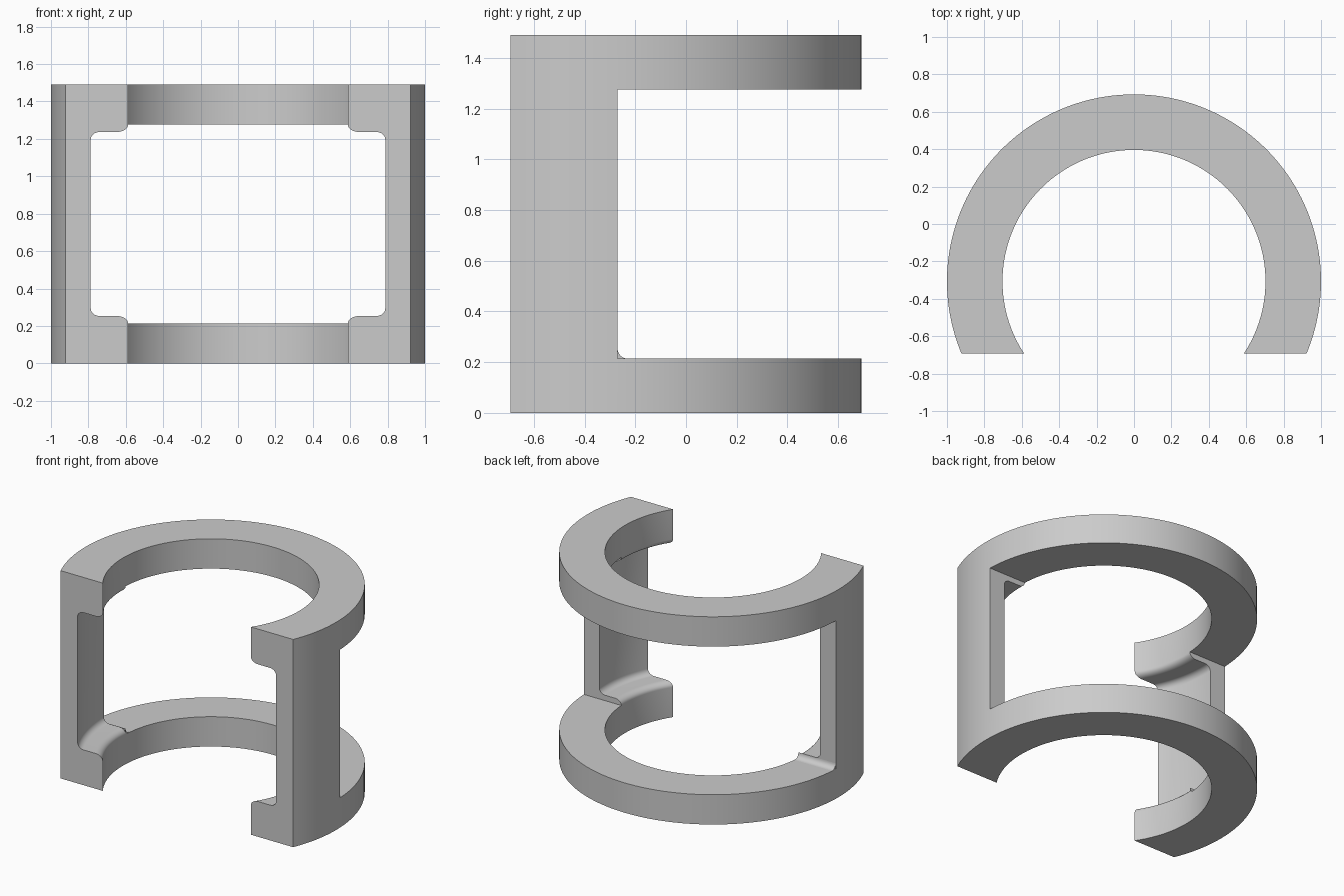
import bpy, bmesh
from math import asin, sin, cos, pi, radians

cube = bpy.data.objects.get("Cube")
if cube:
    bpy.data.objects.remove(cube)

R_OUT, R_IN, R_WALL = 1.0, 0.703, 0.877   # radii about the ring axis
CY = -0.307                               # ring axis position in y
FRONT, STEP = -0.693, -0.27               # front cut and rear end of the walls
H, RING, LEDGE = 1.49, 0.214, 0.253       # total, ring and ledge heights
FILLET = 0.042

grey = bpy.data.materials.new("plain grey")
grey.use_nodes = True
colour = (0.6, 0.6, 0.6, 1)
grey.diffuse_color = colour
grey.node_tree.nodes["Principled BSDF"].inputs["Base Color"].default_value = colour


def arc(cr, cz, rr, rz, start, end, n=8):
    """Points of an elliptical arc in the radius-height plane."""
    return [(cr + rr * cos(start + (end - start) * i / n),
             cz + rz * sin(start + (end - start) * i / n)) for i in range(n + 1)]


def sweep(bm, profile, span, n, side=1):
    """Turn a closed profile about the axis; span(r) gives its end angles."""
    rows = []
    for i in range(n + 1):
        row = []
        for r, z in profile:
            a, b = span(r)
            t = a + (b - a) * i / n
            row.append(bm.verts.new((side * r * cos(t), CY + r * sin(t), z)))
        rows.append(row)
    m = len(profile)
    for p, q in zip(rows, rows[1:]):
        for j in range(m):
            k = (j + 1) % m
            bm.faces.new((p[j], p[k], q[k], q[j]))
    return rows


def finish(bm, name):
    bmesh.ops.remove_doubles(bm, verts=bm.verts, dist=1e-4)
    bmesh.ops.recalc_face_normals(bm, faces=bm.faces)
    mesh = bpy.data.meshes.new(name)
    bm.to_mesh(mesh)
    bm.free()
    mesh.materials.append(grey)
    obj = bpy.data.objects.new(name, mesh)
    bpy.context.collection.objects.link(obj)
    bpy.ops.object.select_all(action='DESELECT')
    obj.select_set(True)
    bpy.context.view_layer.objects.active = obj
    bpy.ops.object.shade_smooth_by_angle(angle=radians(30))
    return obj


def cut_angle(y, r):
    return asin((y - CY) / r)


# Opening of the wall: rounded ledge edge, then hollow corner, mirrored in height
lower = arc(R_IN + 0.05, RING, 0.05, LEDGE - RING, pi, pi / 2)
lower += arc(R_WALL - FILLET, LEDGE + FILLET, FILLET, FILLET, -pi / 2, 0)
opening = lower + [(r, H - z) for r, z in reversed(lower)]
outer = [(R_OUT, H - RING), (R_OUT, RING)]
wall = [(R_IN, 0)] + opening + [(R_IN, H), (R_OUT, H)] + outer + [(R_OUT, 0)]

# Body: two side walls and two open rings as one closed surface
bm = bmesh.new()
for side in (1, -1):
    rows = sweep(bm, wall, lambda r: (cut_angle(FRONT, r), cut_angle(STEP, r)), 12, side)
    bm.faces.new(rows[0])                                  # flat front end
    bm.faces.new(rows[-1][1:1 + len(opening)]              # rear end between rings
                 + [rows[-1][-3], rows[-1][-2]])
for z0, z1 in ((0, RING), (H - RING, H)):
    ring = [(R_IN, z0), (R_OUT, z0), (R_OUT, z1), (R_IN, z1)]
    sweep(bm, ring, lambda r: (cut_angle(STEP, r), pi - cut_angle(STEP, r)), 80)
finish(bm, "clamp_body")

# Small hollow fillet where one wall meets the lower ring
bm = bmesh.new()
section = arc(STEP + 0.04, RING + 0.04, 0.04, 0.04, pi, 1.5 * pi) + [(STEP, RING)]
ends = [[bm.verts.new((x, y, z)) for y, z in section] for x in (-0.998, -R_IN)]
for end in ends:
    bm.faces.new(end)
for j in range(len(section) - 2):
    bm.faces.new((ends[0][j], ends[0][j + 1], ends[1][j + 1], ends[1][j]))
finish(bm, "ring_fillet")
